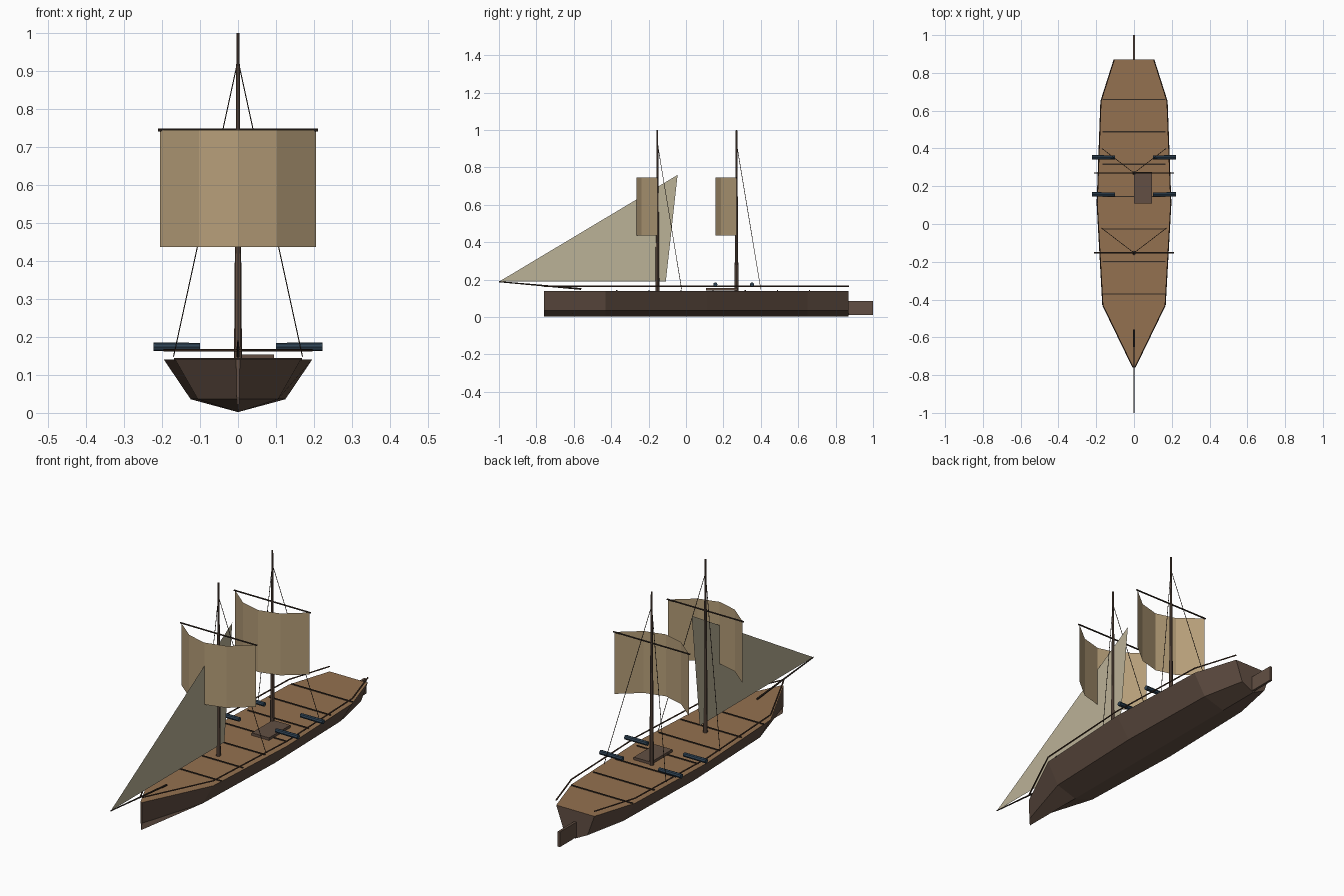
import bpy, bmesh
from mathutils import Vector

if "Cube" in bpy.data.objects:
    bpy.data.objects.remove(bpy.data.objects["Cube"])


def material(name, r, g, b):
    lin = [((c / 255 + 0.055) / 1.055) ** 2.4 for c in (r, g, b)]
    m = bpy.data.materials.new(name)
    m.diffuse_color = (*lin, 1)
    m.use_nodes = True
    m.node_tree.nodes["Principled BSDF"].inputs["Base Color"].default_value = m.diffuse_color
    return m


HULL = material("dark brown wood", 98, 79, 67)
DECK = material("deck wood", 148, 113, 80)
TRIM = material("blackish brown trim", 54, 44, 36)
RAIL = material("rail brown", 80, 58, 44)
CANVAS = material("tan canvas", 182, 158, 121)
JIB = material("pale canvas", 187, 178, 151)
IRON = material("blue grey iron", 46, 66, 83)


def make(name, verts, faces, *mats):
    me = bpy.data.meshes.new(name)
    me.from_pydata(verts, [], faces)
    ob = bpy.data.objects.new(name, me)
    bpy.context.collection.objects.link(ob)
    for m in mats:
        me.materials.append(m)
    return ob


def rod(name, a, b, r1, r2, mat, sides=8):
    """Straight tapered pole from a to b."""
    a, b = Vector(a), Vector(b)
    bm = bmesh.new()
    bmesh.ops.create_cone(bm, cap_ends=True, segments=sides, radius1=r1,
                          radius2=r2, depth=(b - a).length)
    ob = make(name, [], [], mat)
    bm.to_mesh(ob.data)
    bm.free()
    ob.location = (a + b) / 2
    ob.rotation_euler = (b - a).to_track_quat('Z', 'Y').to_euler()
    return ob


def box(name, lo, hi, mat):
    v = [(x, y, z) for x in (lo[0], hi[0]) for y in (lo[1], hi[1])
         for z in (lo[2], hi[2])]
    f = [(0, 1, 3, 2), (4, 6, 7, 5), (0, 4, 5, 1), (2, 3, 7, 6),
         (0, 2, 6, 4), (1, 5, 7, 3)]
    return make(name, v, f, mat)


# hull: five stations (y, half width) with a chined V section
TOP = 0.14
stations = [(-0.76, 0.005), (-0.43, 0.165), (0.11, 0.195), (0.65, 0.175), (0.87, 0.105)]
verts, faces = [], []
for y, w in stations:
    verts += [(-w, y, TOP), (-0.64 * w, y, 0.036), (0, y, 0.002),
              (0.64 * w, y, 0.036), (w, y, TOP)]
for s in range(len(stations) - 1):
    for i in range(5):
        j = (i + 1) % 5
        faces.append((s * 5 + i, s * 5 + j, s * 5 + 5 + j, s * 5 + 5 + i))
faces += [(4, 3, 2, 1, 0), tuple(range(20, 25))]
hull = make("hull", verts, faces, HULL, DECK)
bm = bmesh.new()
bm.from_mesh(hull.data)
bmesh.ops.recalc_face_normals(bm, faces=bm.faces)
for f in bm.faces:
    f.material_index = 1 if f.normal.z > 0.9 else 0
bm.to_mesh(hull.data)
bm.free()


def half_width(y):
    for (y0, w0), (y1, w1) in zip(stations, stations[1:]):
        if y0 <= y <= y1:
            return w0 + (w1 - w0) * (y - y0) / (y1 - y0)


# plank seams across the deck
for i in range(7):
    y = 0.66 - 0.1717 * i
    w = min(half_width(y), 0.168)
    box("deck_seam", (-w, y - 0.003, TOP - 0.002), (w, y + 0.003, TOP + 0.004), TRIM)

# rails following the deck edge
for side in (-1, 1):
    for (y0, w0), (y1, w1) in zip(stations, stations[1:]):
        rod("rail", (side * w0, y0, 0.165), (side * w1, y1, 0.165),
            0.0035, 0.0035, RAIL, 6)

# rudder, bowsprit and hatch
box("rudder", (-0.006, 0.865, 0.01), (0.006, 1.0, 0.085), HULL)
rod("bowsprit", (0, -0.56, 0.15), (0, -1.0, 0.189), 0.005, 0.003, TRIM, 6)
box("hatch", (0, 0.108, 0.141), (0.095, 0.275, 0.154), HULL)

# masts, each with yard, billowing square sail and shrouds
for y in (-0.153, 0.27):
    rod("mast", (0, y, TOP), (0, y, 1.0), 0.0105, 0.004, HULL)
    rod("yard", (-0.211, y, 0.745), (0.211, y, 0.745), 0.004, 0.004, TRIM, 6)
    v = []
    for i in range(5):
        t = i / 2 - 1
        v += [(0.205 * t, y - 0.112 * (1 - t * t), z) for z in (0.437, 0.745)]
    make("square_sail", v, [(2 * i, 2 * i + 2, 2 * i + 3, 2 * i + 1) for i in range(4)], CANVAS)
    for side in (-1, 1):
        rod("shroud", (side * 0.17, y + 0.13, 0.148), (0, y, 0.93), 0.0015, 0.0015, TRIM, 5)

# triangular fore sail
make("jib_sail", [(0, -1.0, 0.189), (0, -0.108, 0.189), (0, -0.045, 0.76)], [(0, 1, 2)], JIB)

# cannons on both sides
for side in (-1, 1):
    for y in (0.157, 0.353):
        rod("cannon", (side * 0.1, y, 0.174), (side * 0.223, y, 0.174), 0.0105, 0.0115, IRON)
